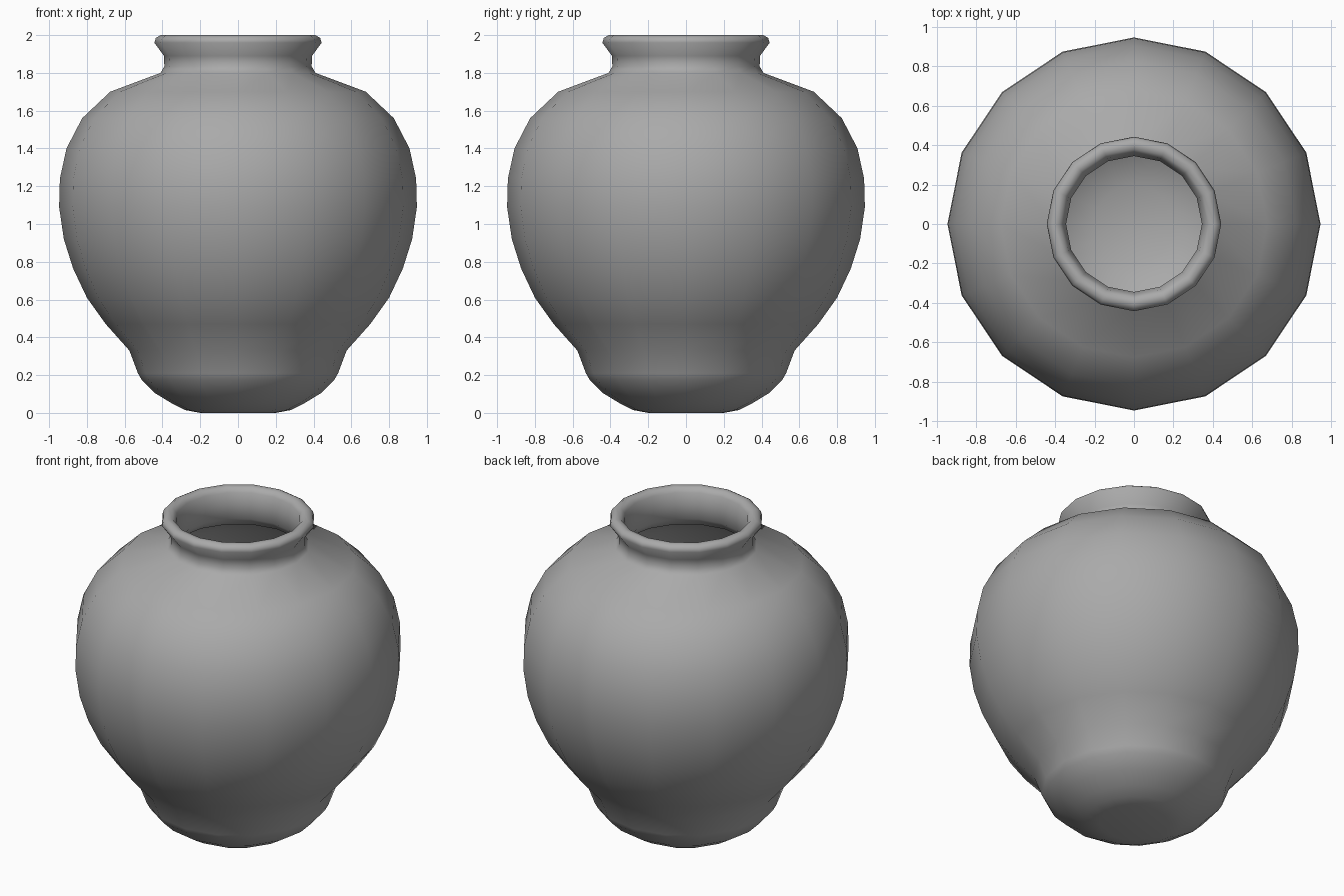
import bpy
import bmesh
from math import cos, sin, pi, radians

SIDES = 16

cube = bpy.data.objects.get("Cube")
if cube:
    bpy.data.objects.remove(cube, do_unlink=True)

# Plain grey clay
clay = bpy.data.materials.new("grey_clay")
clay.use_nodes = True
colour = (0.4, 0.4, 0.4, 1)
clay.diffuse_color = colour
clay.node_tree.nodes["Principled BSDF"].inputs["Base Color"].default_value = colour

# Half profile as (radius, height): foot, belly, shoulder, neck, flared rim
outer = [
    (0.20, 0.0), (0.28, 0.015), (0.35, 0.05), (0.44, 0.105), (0.51, 0.175),
    (0.53, 0.21), (0.575, 0.33), (0.70, 0.47), (0.80, 0.61), (0.873, 0.765),
    (0.922, 0.92), (0.947, 1.09), (0.943, 1.24), (0.908, 1.40), (0.825, 1.56),
    (0.677, 1.70), (0.41, 1.80), (0.39, 1.835), (0.392, 1.89), (0.443, 1.96),
    (0.435, 1.985), (0.41, 2.0),
]
# Inside: rolled lip, neck, then the hollow body down to the floor
inner = [
    (0.38, 1.995), (0.36, 1.97), (0.345, 1.90), (0.345, 1.81), (0.39, 1.755),
    (0.64, 1.66), (0.78, 1.53), (0.86, 1.38), (0.897, 1.16), (0.873, 0.93),
    (0.755, 0.63), (0.535, 0.36), (0.48, 0.22), (0.41, 0.14), (0.20, 0.055),
]


def lathe(name, profile, material):
    """Turn a profile around z and close both ends with a fan."""
    bm = bmesh.new()
    rings = []
    for r, z in profile:
        rings.append([bm.verts.new((r * cos(2 * pi * i / SIDES),
                                    r * sin(2 * pi * i / SIDES), z))
                      for i in range(SIDES)])
    for low, high in zip(rings, rings[1:]):
        for i in range(SIDES):
            j = (i + 1) % SIDES
            bm.faces.new((low[i], low[j], high[j], high[i]))
    for ring, z in ((rings[0], profile[0][1]), (rings[-1], profile[-1][1])):
        centre = bm.verts.new((0, 0, z))
        for i in range(SIDES):
            bm.faces.new((ring[i], ring[(i + 1) % SIDES], centre))
    bmesh.ops.recalc_face_normals(bm, faces=bm.faces)
    mesh = bpy.data.meshes.new(name)
    bm.to_mesh(mesh)
    bm.free()
    mesh.materials.append(material)
    obj = bpy.data.objects.new(name, mesh)
    bpy.context.collection.objects.link(obj)
    return obj


vase = lathe("vase_body", outer + inner, clay)

# Smooth clay surface
bpy.context.view_layer.objects.active = vase
vase.select_set(True)
bpy.ops.object.shade_smooth_by_angle(angle=radians(80))
